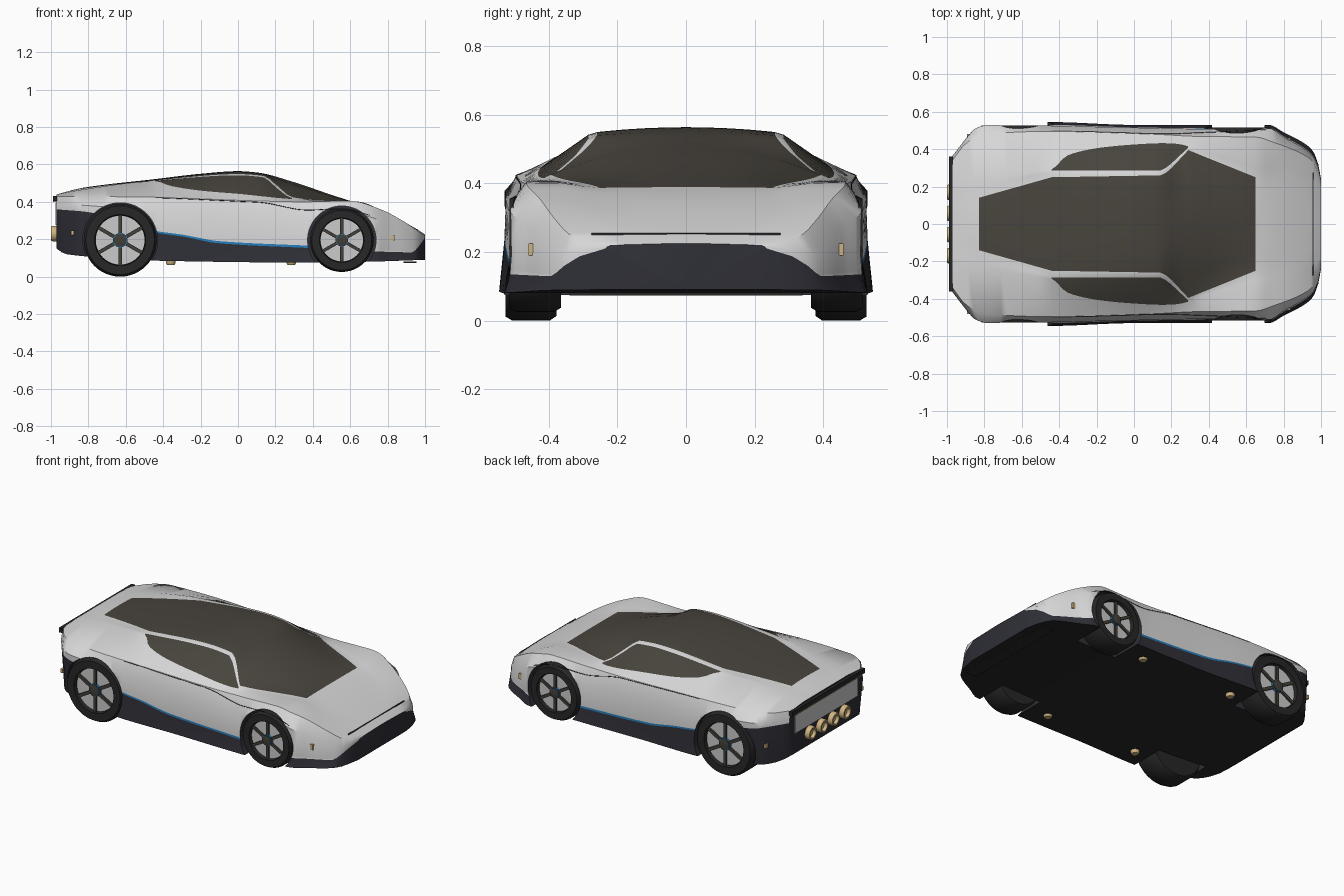
import bpy, bmesh, math
from mathutils import Matrix, Vector

if "Cube" in bpy.data.objects:
    bpy.data.objects.remove(bpy.data.objects["Cube"], do_unlink=True)


def material(name, *rgb):
    mat = bpy.data.materials.new(name)
    mat.use_nodes = True
    mat.diffuse_color = (*rgb, 1)
    mat.node_tree.nodes["Principled BSDF"].inputs["Base Color"].default_value = (*rgb, 1)
    return mat


white = material("silver white paint", .68, .68, .69)
glass = material("smoked glass", .065, .058, .047)
dark = material("dark trim", .028, .028, .038)
rubber = material("black rubber", .02, .02, .021)
blue = material("blue accent", .02, .2, .48)
gold = material("gold metal", .62, .46, .22)
alloy = material("light alloy", .6, .6, .6)
bronze = material("dark bronze", .055, .05, .04)
PAINT = [white, glass, dark, rubber, blue]
WHITE, GLASS, DARK, RUBBER, BLUE = range(len(PAINT))


def finish(name, bm, mats):
    bmesh.ops.recalc_face_normals(bm, faces=bm.faces)
    mesh = bpy.data.meshes.new(name)
    bm.to_mesh(mesh)
    bm.free()
    for mat in mats:
        mesh.materials.append(mat)
    obj = bpy.data.objects.new(name, mesh)
    bpy.context.collection.objects.link(obj)
    return obj


def skin(name, rings, mats, rule=lambda i, j: 0, cap_index=0):
    """Skin a row of closed rings and cap both ends."""
    bm = bmesh.new()
    loops = [[bm.verts.new(p) for p in ring] for ring in rings]
    for i, (a, b) in enumerate(zip(loops, loops[1:])):
        for j in range(len(a)):
            k = (j + 1) % len(a)
            face = bm.faces.new((a[j], a[k], b[k], b[j]))
            face.material_index = rule(i, j)
    for end in (loops[0], loops[-1]):
        bm.faces.new(end).material_index = cap_index
    return finish(name, bm, mats)


def lathe(name, profile, place, axis, mat, sides=40):
    """Turn (radius, height) points about an axis."""
    rings = [[(r * math.cos(k * math.tau / sides), r * math.sin(k * math.tau / sides), h)
              for k in range(sides)] for r, h in profile]
    obj = skin(name, rings, [mat])
    obj.location = place
    obj.rotation_euler = Vector(axis).to_track_quat('Z', 'Y').to_euler()
    return obj


def box(name, place, size, mat, turn=Matrix()):
    bm = bmesh.new()
    matrix = Matrix.Translation(place) @ turn @ Matrix.Diagonal((*size, 1))
    bmesh.ops.create_cube(bm, size=1, matrix=matrix)
    return finish(name, bm, [mat])


def track(*keys, smooth=True):
    """Value along the car's length, as a monotone curve or straight runs."""
    xs, vs = zip(*keys)
    slopes = [(b[1] - a[1]) / (b[0] - a[0]) for a, b in zip(keys, keys[1:])]
    inner = [2 * a * b / (a + b) if a * b > 0 else 0 for a, b in zip(slopes, slopes[1:])]
    tangents = [slopes[0], *inner, slopes[-1]]

    def value(x):
        i = max(k for k in range(len(slopes)) if k == 0 or xs[k] <= x)
        step = xs[i + 1] - xs[i]
        t = (x - xs[i]) / step
        if not smooth:
            return vs[i] + (vs[i + 1] - vs[i]) * t
        u = 1 - t
        return (vs[i] * (1 + 2 * t) * u * u + tangents[i] * step * t * u * u
                + vs[i + 1] * t * t * (3 - 2 * t) - tangents[i + 1] * step * t * t * u)
    return value


# Feature lines of the body: half width and height along the length
TAIL, NOSE = -.97, 1
sill_y = track((TAIL, .33), (-.85, .48), (-.45, .545), (0, .53), (.72, .53), (.8, .49),
               (.95, .4), (.985, .32), (NOSE, .24))
sill_z = track((TAIL, .15), (-.92, .12), (-.42, .085), (.4, .075), (.7, .08), (NOSE, .09))
trim_y = track((TAIL, .365), (-.9, .455), (-.85, .51), (-.78, .53), (-.45, .53), (0, .517),
               (.4, .512), (.72, .515), (.8, .47), (.95, .375), (.985, .31), (NOSE, .235))
trim_z = track((TAIL, .36), (-.8, .345), (-.44, .235), (-.3, .215), (-.1, .178), (.38, .153),
               (.73, .135), (.93, .13), (.965, .16), (NOSE, .21))
waist_y = track((TAIL, .36), (-.9, .45), (-.85, .51), (-.78, .53), (-.45, .525), (0, .515),
                (.4, .508), (.72, .512), (.8, .465), (.95, .37), (.985, .305), (NOSE, .23))
waist_z = track((TAIL, .39), (-.8, .38), (-.45, .35), (.3, .31), (.56, .345), (.72, .315),
                (.85, .25), (.95, .195), (NOSE, .216))
shoulder_y = track((TAIL, .34), (-.9, .43), (-.8, .48), (-.47, .495), (.1, .48), (.35, .468),
                   (.65, .465), (.75, .435), (.9, .375), (.96, .33), (NOSE, .22))
shoulder_z = track((TAIL, .43), (-.47, .425), (.1, .405), (.35, .4), (.6, .405), (.75, .365),
                   (.9, .287), (.96, .245), (NOSE, .22))
low_y = track((TAIL, .22), (-.83, .25), (-.44, .292), (-.36, .365), (-.2, .405), (0, .425),
              (.15, .432), (.24, .428), (.29, .415), (.65, .36), (.8, .33), (NOSE, .18))
low_z = track((TAIL, .44), (-.83, .466), (-.44, .51), (-.36, .485), (-.2, .46), (0, .443),
              (.29, .415), (.65, .4), (.75, .363), (.95, .255), (NOSE, .221))
high_y = track((TAIL, .16), (-.83, .19), (-.44, .285), (.14, .285), (.18, .305), (.29, .408),
               (.65, .3), (.8, .28), (NOSE, .15), smooth=False)
high_z = track((TAIL, .44), (-.83, .468), (-.44, .513), (0, .542), (.14, .53), (.2, .48),
               (.29, .42), (.65, .392), (.75, .357), (.95, .257), (NOSE, .222))
edge_y = track((TAIL, .11), (-.83, .14), (-.44, .25), (.14, .26), (.18, .277), (.29, .395),
               (.65, .25), (.8, .22), (NOSE, .1), smooth=False)
edge_z = track((TAIL, .44), (-.83, .47), (-.44, .516), (0, .55), (.14, .54), (.2, .495),
               (.29, .425), (.65, .387), (.75, .354), (.95, .257), (NOSE, .223))
roof_z = track((TAIL, .44), (-.83, .475), (-.44, .522), (-.2, .55), (0, .564), (.1, .557),
               (.3, .505), (.5, .437), (.65, .389), (.75, .355), (.95, .258), (NOSE, .225))


def section(x):
    trim, waist = Vector((trim_y(x), trim_z(x))), Vector((waist_y(x), waist_z(x)))
    half = [(0, sill_z(x)), (sill_y(x), sill_z(x)), trim, trim.lerp(waist, .08), waist,
            (shoulder_y(x), shoulder_z(x)), (low_y(x), low_z(x)), (high_y(x), high_z(x))]
    for t in (1, .7, .4, 0):
        half.append((edge_y(x) * t, edge_z(x) + (roof_z(x) - edge_z(x)) * (1 - t * t)))
    return [(x, y, z) for y, z in half] + [(x, -y, z) for y, z in half[-2:0:-1]]


# Stations fall exactly on the ends of the glass
breaks = [TAIL, -.83, -.44, .14, .29, .38, .65, .93, .965, .985, NOSE]
stations = [TAIL]
for a, b in zip(breaks, breaks[1:]):
    count = math.ceil((b - a) / .03)
    stations += [a + (b - a) * k / count for k in range(1, count + 1)]


def paint(i, j):
    x = (stations[i] + stations[i + 1]) / 2
    band = min(j, 21 - j)
    if band < 2:
        return (RUBBER, DARK)[band]
    if band == 2 and -.44 < x < .38:
        return BLUE
    if (band == 6 and -.44 < x < .29) or (band > 7 and -.83 < x < .65):
        return GLASS
    return WHITE


body = skin("body_shell", [section(x) for x in stations], PAINT, paint, DARK)

# Wheels and their wells
for end, x, radius, well, outer in (("rear", -.63, .195, .2, .527), ("front", .555, .17, .183, .515)):
    for side, s in (("left", 1), ("right", -1)):
        tag = f"{end}_{side}"
        cutter = lathe("well_cutter", [(well, 0), (well, .3)], (x, s * .33, .195), (0, s, 0), dark, 64)
        cutter.hide_render = True
        cutter.data.materials.clear()
        for mat in PAINT:
            cutter.data.materials.append(mat)
        for face in cutter.data.polygons:
            face.material_index = DARK
        cut = body.modifiers.new("well", 'BOOLEAN')
        cut.operation, cut.solver, cut.object = 'DIFFERENCE', 'EXACT', cutter
        bpy.context.view_layer.objects.active = body
        bpy.ops.object.modifier_apply(modifier=cut.name)
        bpy.data.objects.remove(cutter, do_unlink=True)

        r, hub = radius, Vector((x, s * (outer - .15), .195))
        out = Vector((0, s, 0))
        lathe(tag + "_tyre", [(.7 * r, 0), (.93 * r, 0), (r, .02), (r, .13), (.94 * r, .15),
                              (.7 * r, .15), (.68 * r, .125)], hub, out, rubber, 48)
        lathe(tag + "_rim", [(.67 * r, .11), (.67 * r, .13)], hub, out, alloy)
        lathe(tag + "_hub_ring", [(.2 * r, .12), (.2 * r, .143)], hub, out, blue, 24)
        lathe(tag + "_hub", [(.18 * r, .12), (.18 * r, .147), (.1 * r, .15)], hub, out, bronze, 24)
        for k in range(6):
            turn = Matrix.Rotation(math.radians(30 + 60 * k), 4, 'Y')
            spot = hub + out * .134 + turn @ Vector((.42 * r, 0, 0))
            box(f"{tag}_spoke", spot, (.54 * r, .012, .1 * r), bronze, turn)

# Side seams, marker lamps and jacking studs
blend = track((-.47, .97), (.1, .93), (.35, .5), (.6, .25), (.73, .1))
for side, s in (("left", 1), ("right", -1)):
    data = bpy.data.curves.new(side + "_seam", 'CURVE')
    data.dimensions, data.bevel_depth = '3D', .002
    line = data.splines.new('POLY')
    marks = [x for x in stations if -.47 < x < .73]
    line.points.add(len(marks) - 1)
    for point, x in zip(line.points, marks):
        a, b = Vector((waist_y(x), waist_z(x))), Vector((shoulder_y(x), shoulder_z(x)))
        y, z = a.lerp(b, blend(x))
        point.co = (x, s * y, z, 1)
    data.materials.append(dark)
    bpy.context.collection.objects.link(bpy.data.objects.new(side + "_seam", data))
    box(side + "_front_marker", (.828, s * .45, .207), (.018, .018, .034), gold)
    box(side + "_rear_marker", (-.885, s * .471, .235), (.014, .02, .024), gold)
    for x in (-.36, .285):
        lathe(side + "_jack_stud", [(.026, 0), (.026, .02), (.02, .03)],
              (x, s * .42, .093), (0, 0, -1), gold, 20)

# Nose seam and splitter
box("nose_seam", (.957, 0, .252), (.006, .55, .006), dark)
box("front_splitter", (.92, 0, .077), (.07, .68, .008), rubber)

# Tail panel, lip, light strip and exhausts
box("tail_panel", (TAIL, 0, .335), (.01, .62, .12), alloy)
box("tail_lip", (-.978, 0, .418), (.022, .72, .028), rubber)
box("tail_light_strip", (-.978, 0, .402), (.024, .64, .005), gold)
for y in (-.17, -.057, .057, .17):
    lathe("exhaust", [(.036, 0), (.042, .01), (.042, .03), (.037, .04), (.028, .04), (.025, .02)],
          (-.96, y, .23), (-1, 0, 0), gold, 28)

# Smooth shading with sharp edges kept
for obj in bpy.context.scene.objects:
    obj.select_set(obj.type == 'MESH')
bpy.context.view_layer.objects.active = body
bpy.ops.object.shade_smooth_by_angle(angle=math.radians(38))
